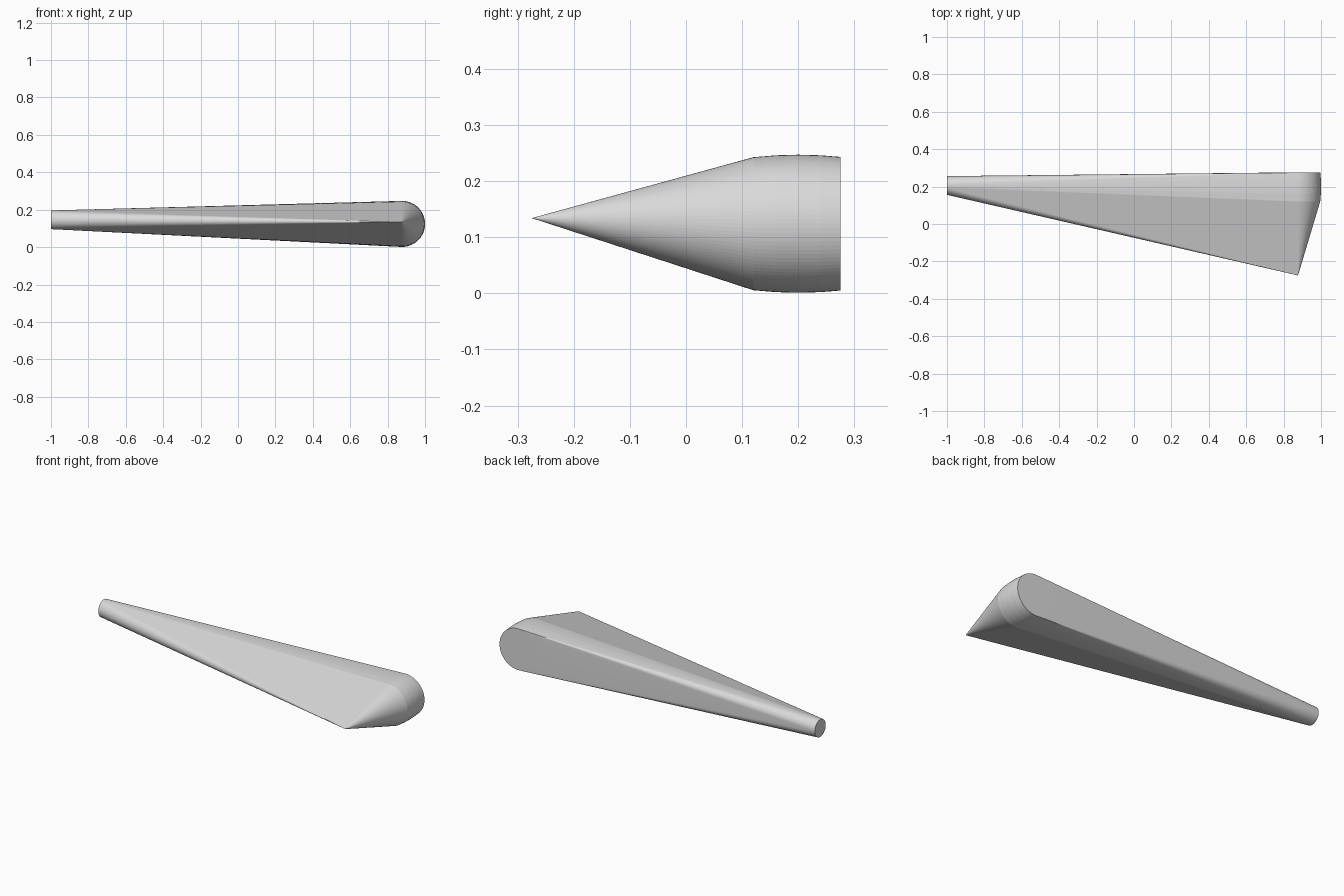
import bpy, bmesh
from math import sin, cos, tau, radians

cube = bpy.data.objects.get("Cube")
if cube:
    bpy.data.objects.remove(cube, do_unlink=True)

SEGMENTS = 96


def ring(bm, place):
    """Add a circle of points, each placed by a function of (cos, sin)."""
    for i in range(SEGMENTS):
        a = tau * i / SEGMENTS
        bm.verts.new(place(cos(a), sin(a)))


grey = bpy.data.materials.new("plain grey")
grey.use_nodes = True
colour = (0.7, 0.7, 0.7, 1)
grey.diffuse_color = colour
for node in grey.node_tree.nodes:
    if node.type == 'BSDF_PRINCIPLED':
        node.inputs["Base Color"].default_value = colour

bm = bmesh.new()

# Thick end: a slightly bulging drum along y
cx, cz = 0.877, 0.124
for y in (0.12, 0.16, 0.2, 0.24, 0.275):
    r = 0.123 - 0.7 * (y - 0.2) ** 2
    ring(bm, lambda c, s: (cx + r * c, y, cz + r * s))

# Pointed tip at the front
bm.verts.new((cx, -0.275, 0.134))

# Thin end: a small disc facing -x
ring(bm, lambda c, s: (-1, 0.206 + 0.05 * c, 0.146 + 0.05 * s))

# Stretch one tight skin over all the parts
hull = bmesh.ops.convex_hull(bm, input=bm.verts[:])
unused = {e for key in ("geom_interior", "geom_unused") for e in hull[key]
          if isinstance(e, bmesh.types.BMVert)}
bmesh.ops.delete(bm, geom=list(unused), context='VERTS')
bmesh.ops.dissolve_limit(bm, angle_limit=radians(0.1), verts=bm.verts[:], edges=bm.edges[:])
bmesh.ops.recalc_face_normals(bm, faces=bm.faces[:])

mesh = bpy.data.meshes.new("tapered_body")
bm.to_mesh(mesh)
bm.free()
mesh.materials.append(grey)
body = bpy.data.objects.new("tapered_body", mesh)
bpy.context.collection.objects.link(body)
